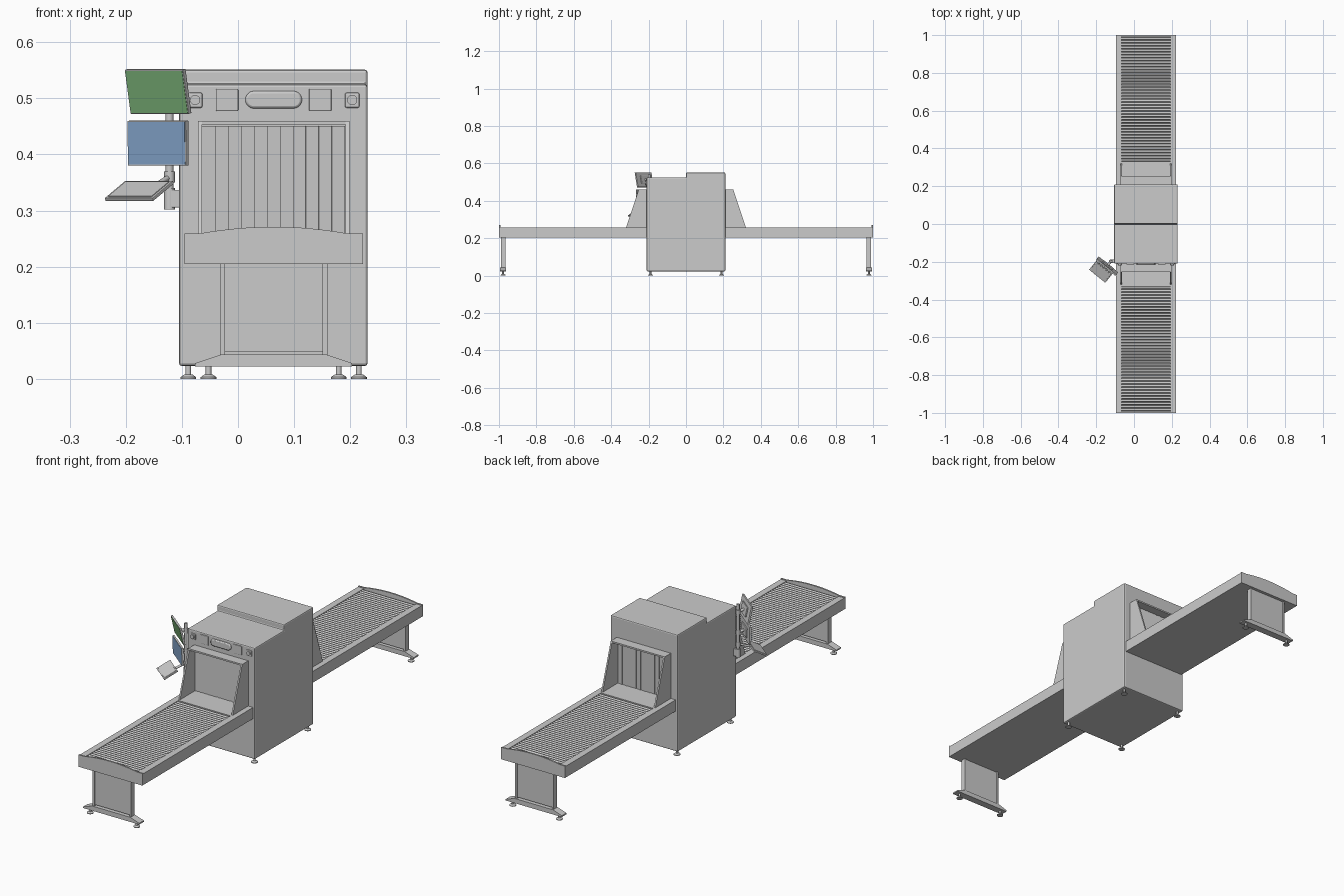
import bpy, bmesh, math
from mathutils import Matrix, Vector

if "Cube" in bpy.data.objects:
    bpy.data.objects.remove(bpy.data.objects["Cube"])

CX = 0.0635  # centre line of machine and conveyor


def finish(name, bm, bevel=0, smooth=False, mat=None, matrix=None):
    bmesh.ops.recalc_face_normals(bm, faces=bm.faces[:])
    me = bpy.data.meshes.new(name)
    bm.to_mesh(me)
    bm.free()
    ob = bpy.data.objects.new(name, me)
    bpy.context.collection.objects.link(ob)
    if matrix:
        ob.matrix_world = matrix
    if mat:
        me.materials.append(mat)
    if bevel:
        m = ob.modifiers.new("bevel", 'BEVEL')
        m.width, m.segments, m.limit_method = bevel, 2, 'ANGLE'
    if smooth:
        bpy.context.view_layer.objects.active = ob
        ob.select_set(True)
        bpy.ops.object.shade_smooth_by_angle(angle=math.radians(35))
        ob.select_set(False)
    return ob


def box(name, x, y, z, **kw):
    """Box from three (min, max) ranges."""
    bm = bmesh.new()
    r = [x, y, z]
    mat = Matrix.LocRotScale(Vector([(a + b) / 2 for a, b in r]), None,
                             Vector([abs(b - a) for a, b in r]))
    bmesh.ops.create_cube(bm, size=1, matrix=mat)
    return finish(name, bm, **kw)


def prism(name, pts, axis, a, b, **kw):
    """Polygon extruded along x (pts = y,z) or y (pts = x,z)."""
    bm = bmesh.new()
    place = (lambda p, t: (t, p[0], p[1])) if axis == 'x' else (lambda p, t: (p[0], t, p[1]))
    face = bm.faces.new([bm.verts.new(place(p, a)) for p in pts])
    new = bmesh.ops.extrude_face_region(bm, geom=[face])['geom']
    d = Vector(place((0, 0), b - a))
    bmesh.ops.translate(bm, vec=d, verts=[v for v in new if isinstance(v, bmesh.types.BMVert)])
    return finish(name, bm, **kw)


def rod(name, p, q, r1, r2=None, seg=20):
    """Cylinder or cone from p to q."""
    p, q = Vector(p), Vector(q)
    bm = bmesh.new()
    m = Matrix.Translation((p + q) / 2) @ (q - p).to_track_quat('Z', 'Y').to_matrix().to_4x4()
    bmesh.ops.create_cone(bm, cap_ends=True, segments=seg, radius1=r1,
                          radius2=r1 if r2 is None else r2, depth=(q - p).length, matrix=m)
    return finish(name, bm, smooth=True)


def foot(name, x, y, top):
    rod(name + "_pad", (x, y, 0), (x, y, 0.003), 0.014)
    rod(name + "_cone", (x, y, 0.003), (x, y, 0.008), 0.014, 0.007)
    rod(name + "_stem", (x, y, 0.006), (x, y, top), 0.005)


def colour(name, rgb):
    m = bpy.data.materials.new(name)
    m.diffuse_color = (*rgb, 1)
    m.use_nodes = True
    m.node_tree.nodes["Principled BSDF"].inputs["Base Color"].default_value = m.diffuse_color
    return m


green = colour("screen_green", (0.2, 0.45, 0.19))
blue = colour("screen_blue", (0.23, 0.38, 0.6))

# Stepped cabinet with four feet
prism("cabinet", [(-.21, .023), (.21, .023), (.21, .551), (0, .551), (0, .525), (-.21, .525)],
      'x', -.105, .231, bevel=.005)
for sx in (-1, 1):
    for sy in (-1, 1):
        foot("cabinet_foot", CX + sx * .152, sy * .19, .03)

# Control row on the front
for s in (-1, 1):
    c = CX + s * .14
    box("knob_plate", (c - .013, c + .013), (-.214, -.205), (.483, .51), bevel=.003)
    rod("knob", (c, -.212, .497), (c, -.219, .497), .009)
    c = CX + s * .083
    box("control_plate", (c - .02, c + .02), (-.214, -.205), (.477, .517), bevel=.002)
pill = []
for i in range(24):
    t = 2 * math.pi * (i + .5) / 24
    pill.append((CX + math.copysign(.035, math.cos(t)) + .0155 * math.cos(t), .4975 + .0155 * math.sin(t)))
prism("control_panel", pill, 'y', -.217, -.205, bevel=.004, smooth=True)

# Conveyors, hoods, curtains and legs, mirrored front and back
for s, side in ((-1, "front"), (1, "back")):
    # roller bed with side rails
    box(side + "_bed", (-.09, .217), (s * .205, s * .995), (.205, .238))
    for k in (-1, 1):
        e = CX + k * .159
        box(side + "_rail", (e, e - k * .029), (s * .205, s * .995), (.205, .256))
    n = 42
    for i in range(n):
        y = s * (.338 + i * (.982 - .338) / (n - 1))
        rod(side + "_roller", (-.067, y, .248), (.194, y, .248), .0065, seg=12)
    # arched end plate
    arch = [(CX - .159, .205), (CX + .159, .205), (CX + .159, .259)]
    arch += [(CX + .132 * t, .259 + .012 * (1 - t * t)) for t in [1 - j / 8 for j in range(17)]]
    arch += [(CX - .159, .259)]
    prism(side + "_end_plate", arch, 'y', s * .993, s * 1.0)
    # entry plate under the hood
    box(side + "_entry_plate", (-.068, .195), (s * .205, s * .33), (.235, .256))

    # sloped hood
    wall = [(s * .205, .25), (s * .323, .25), (s * .253, .46), (s * .205, .46)]
    for k in (-1, 1):
        e = CX + k * .135
        prism(side + "_hood_side", wall, 'x', e, e - k * .007)
    box(side + "_hood_top", (CX - .129, CX + .129), (s * .205, s * .2535), (.453, .46))

    # curtain of overlapping strips
    w = .254 / 11
    for i in range(11):
        x = CX - .127 + w * (i + .5)
        m = Matrix.Translation((x, s * .214, 0)) @ Matrix.Rotation(-s * .12, 4, 'Z')
        box(side + "_curtain_strip", (-w * .52, w * .52), (-.001, .001), (.257, .451), matrix=m)

    # leg frame with foot bar
    for k in (-1, 1):
        e = CX + k * .096
        box(side + "_leg_post", (e, e - k * .009), (s * .965, s * .99), (.04, .207))
        foot(side + "_leg_foot", CX + k * .116, s * .978, .026)
    box(side + "_leg_panel", (CX - .09, CX + .09), (s * .969, s * .986), (.048, .207))
    bar = [(-.14, .022), (.14, .022), (.14, .028), (.095, .043), (-.095, .043), (-.14, .028)]
    prism(side + "_foot_bar", [(CX + x, z) for x, z in bar], 'y', s * .962, s * .995)

# Operator station: post on the cabinet's left side
PX, PY = -.122, -.197
rod("station_post", (PX, PY, .302), (PX, PY, .54), .007)
rod("post_socket", (PX, PY, .302), (PX, PY, .34), .0095)
box("post_bracket", (PX, -.103), (PY - .009, PY + .009), (.305, .337), bevel=.002)
turn = Matrix.Rotation(math.radians(-39), 4, 'Z')


def station(loc, tilt):
    return Matrix.Translation(loc) @ turn @ Matrix.Rotation(math.radians(tilt), 4, 'X')


# Two monitors with arms
for name, z, tilt, mat in (("upper", .512, 12, green), ("lower", .42, 1, blue)):
    m = station((-.143, -.224, z), tilt)
    box(name + "_monitor", (-.067, .067), (-.003, .005), (-.04, .04), bevel=.001, matrix=m)
    box(name + "_monitor_back", (-.035, .035), (.004, .011), (-.022, .022), bevel=.003, matrix=m)
    box(name + "_screen", (-.065, .065), (-.0038, -.002), (-.038, .038), mat=mat, matrix=m)
    rod(name + "_monitor_arm", m @ Vector((0, .008, 0)), (PX, PY, z - .006), .006)
    rod(name + "_arm_collar", (PX, PY, z - .016), (PX, PY, z + .004), .0095)

# Tilted keyboard tray
m = station((-.176, -.253, .335), 28)
box("keyboard_tray", (-.055, .055), (-.033, .033), (-.003, .003), bevel=.001, matrix=m)
box("keyboard", (-.05, .05), (-.028, .028), (.002, .0045), bevel=.001, matrix=m)
rod("keyboard_arm", m @ Vector((.012, .015, -.005)), (PX, PY, .36), .005)
rod("keyboard_arm_collar", (PX, PY, .35), (PX, PY, .37), .0095)
